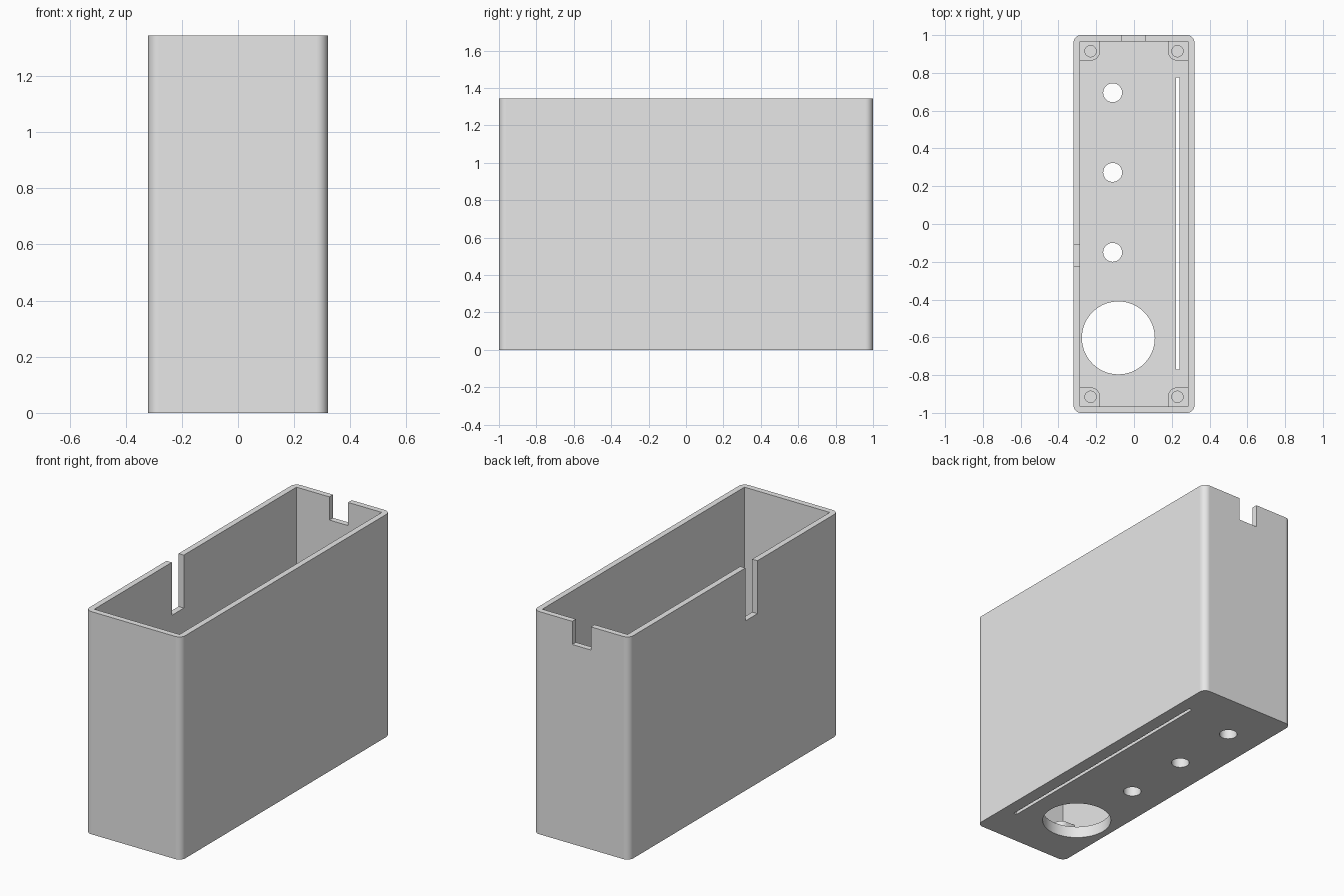
import bpy, bmesh, math

if "Cube" in bpy.data.objects:
    bpy.data.objects.remove(bpy.data.objects["Cube"])

W, L, H = 0.32, 1.0, 1.345        # half width, half length, height
IW, IL = 0.285, 0.965             # inner half width and half length
FLOOR = 0.07
POST_TOP = 0.16

grey = bpy.data.materials.new("light grey plastic")
grey.diffuse_color = (0.8, 0.8, 0.8, 1)
grey.use_nodes = True
grey.node_tree.nodes["Principled BSDF"].inputs["Base Color"].default_value = grey.diffuse_color


def prism(name, pts, z0, z1):
    """Extrude a counter-clockwise outline from z0 to z1."""
    bm = bmesh.new()
    low = [bm.verts.new((x, y, z0)) for x, y in pts]
    top = [bm.verts.new((x, y, z1)) for x, y in pts]
    bm.faces.new(low[::-1])
    bm.faces.new(top)
    n = len(pts)
    for i in range(n):
        j = (i + 1) % n
        bm.faces.new((low[i], low[j], top[j], top[i]))
    bmesh.ops.recalc_face_normals(bm, faces=bm.faces)
    me = bpy.data.meshes.new(name)
    bm.to_mesh(me)
    bm.free()
    me.materials.append(grey)
    ob = bpy.data.objects.new(name, me)
    bpy.context.collection.objects.link(ob)
    return ob


def arc(cx, cy, r, a0, a1, n):
    return [(cx + r * math.cos(math.radians(a0 + (a1 - a0) * i / n)),
             cy + r * math.sin(math.radians(a0 + (a1 - a0) * i / n)))
            for i in range(n + 1)]


def rect(x0, x1, y0, y1):
    return [(x0, y0), (x1, y0), (x1, y1), (x0, y1)]


def circle(cx, cy, r, n=48):
    return arc(cx, cy, r, 0, 360, n)[:-1]


def cut(ob, cutters):
    """Subtract the cutters, then remove them."""
    for c in cutters:
        m = ob.modifiers.new("cut", 'BOOLEAN')
        m.operation = 'DIFFERENCE'
        m.solver = 'EXACT'
        m.object = c
    bpy.context.view_layer.update()
    dg = bpy.context.evaluated_depsgraph_get()
    me = bpy.data.meshes.new_from_object(ob.evaluated_get(dg))
    ob.modifiers.clear()
    ob.data = me
    for c in cutters:
        bpy.data.objects.remove(c)


def smooth(ob):
    bpy.ops.object.select_all(action='DESELECT')
    ob.select_set(True)
    bpy.context.view_layer.objects.active = ob
    bpy.ops.object.shade_smooth_by_angle(angle=math.radians(30))
    ob.modifiers.new("even shading", 'WEIGHTED_NORMAL').keep_sharp = True


# Box shell with rounded vertical edges
R = 0.04
outline = []
for k, (sx, sy) in enumerate([(1, 1), (-1, 1), (-1, -1), (1, -1)]):
    outline += arc(sx * (W - R), sy * (L - R), R, 90 * k, 90 * k + 90, 10)
case = prism("case", outline, 0, H)

cutters = [
    prism("cavity", rect(-IW, IW, -IL, IL), FLOOR, H + 0.1),
    # cable notches in the rim
    prism("back_notch", rect(-0.065, 0.06, 0.9, 1.1), H - 0.14, H + 0.1),
    prism("left_notch", rect(-0.4, -0.25, -0.225, -0.11), H - 0.32, H + 0.1),
    # floor openings
    prism("large_hole", circle(-0.083, -0.603, 0.193, 64), -0.1, FLOOR + 0.1),
    prism("slot", rect(0.222, 0.242, -0.77, 0.775), -0.1, FLOOR + 0.1),
]
for y in (0.695, 0.273, -0.15):
    cutters.append(prism("small_hole", circle(-0.113, y, 0.05), -0.1, FLOOR + 0.1))
cut(case, cutters)
smooth(case)

# Screw posts in the four inner corners
for sx, sx_name in ((-1, "left"), (1, "right")):
    for sy, sy_name in ((-1, "front"), (1, "back")):
        pts = [(IW + 0.005, IL + 0.005), (0.18, IL + 0.005)]
        pts += arc(0.23, 0.915, 0.05, 180, 270, 10)
        pts += [(IW + 0.005, 0.865)]
        pts = [(sx * x, sy * y) for x, y in pts]
        if sx * sy < 0:
            pts.reverse()
        post = prism(f"{sy_name}_{sx_name}_screw_post", pts, FLOOR - 0.005, POST_TOP)
        cut(post, [prism("screw_hole", circle(sx * 0.23, sy * 0.915, 0.03, 32),
                         FLOOR, POST_TOP + 0.1)])
        smooth(post)
